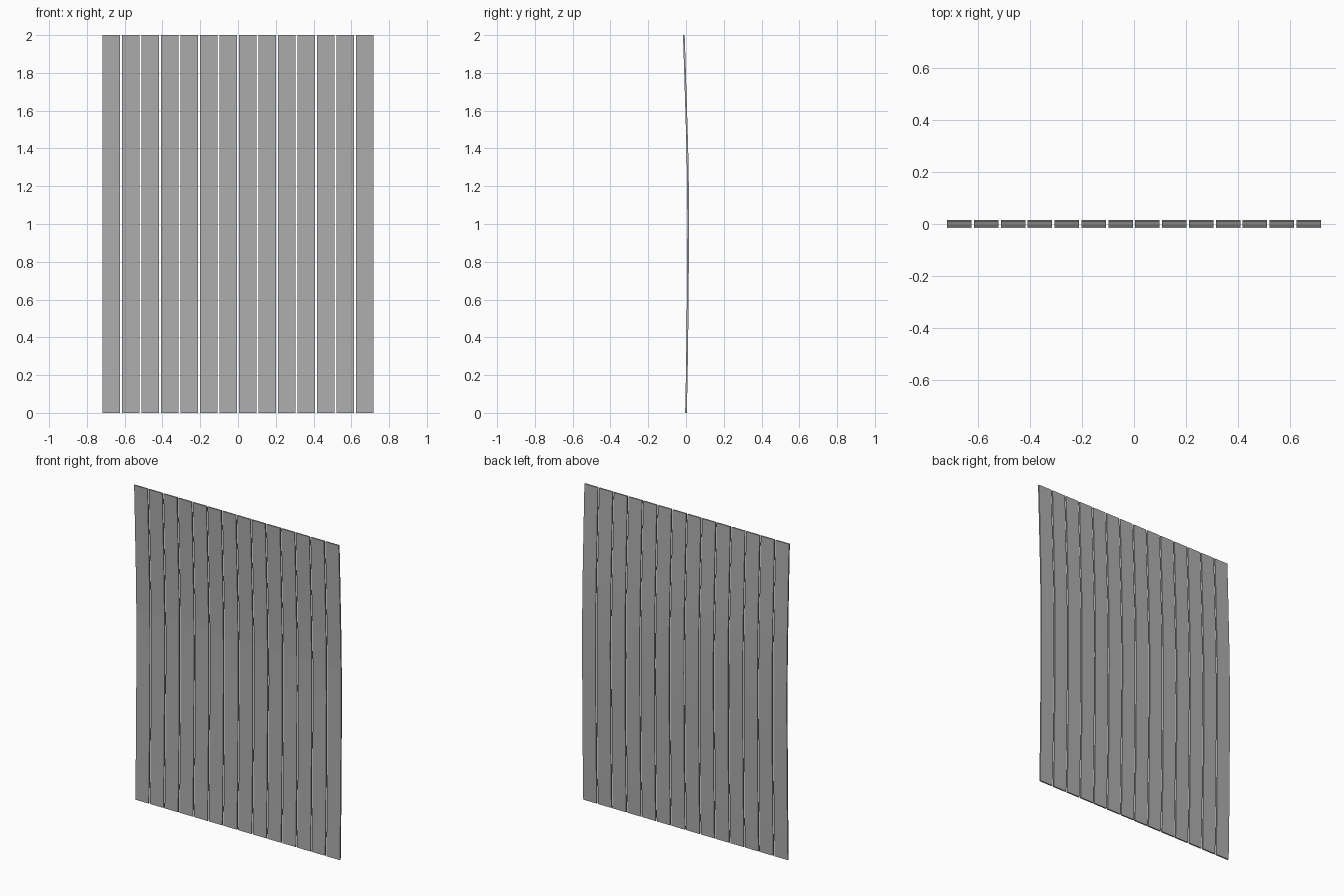
import bpy, bmesh

if "Cube" in bpy.data.objects:
    bpy.data.objects.remove(bpy.data.objects["Cube"])

COUNT, WIDTH, TOTAL, THICK = 14, 0.094, 1.436, 0.009
PITCH = (TOTAL - WIDTH) / (COUNT - 1)

# Centre line of a slat: (y, z), bowed gently and leaning forward at the top
CURVE = [(0.0, 0.0), (0.004, 0.2), (0.007, 0.4), (0.009, 0.6), (0.0105, 0.8),
         (0.0115, 1.0), (0.0105, 1.2), (0.007, 1.4), (0.001, 1.6),
         (-0.005, 1.8), (-0.0115, 2.0)]

grey = bpy.data.materials.new("slat_grey")
grey.diffuse_color = (0.42, 0.42, 0.42, 1.0)
grey.use_nodes = True
grey.node_tree.nodes["Principled BSDF"].inputs["Base Color"].default_value = grey.diffuse_color


def slat_mesh():
    """A thin bowed slat: the side outline extruded across its width."""
    bm = bmesh.new()
    rings = []
    for y, z in CURVE:
        rings.append([bm.verts.new((sx * WIDTH / 2, y + sy * THICK / 2, z))
                      for sx, sy in ((-1, -1), (1, -1), (1, 1), (-1, 1))])
    for a, b in zip(rings, rings[1:]):
        for i in range(4):
            j = (i + 1) % 4
            bm.faces.new((a[i], a[j], b[j], b[i]))
    bm.faces.new(rings[0][::-1])
    bm.faces.new(rings[-1])
    bmesh.ops.recalc_face_normals(bm, faces=bm.faces)
    mesh = bpy.data.meshes.new("slat")
    bm.to_mesh(mesh)
    bm.free()
    mesh.materials.append(grey)
    return mesh


# Row of identical upright slats with narrow open gaps
mesh = slat_mesh()
for i in range(COUNT):
    slat = bpy.data.objects.new(f"slat_{i + 1:02d}", mesh)
    slat.location.x = (i - (COUNT - 1) / 2) * PITCH
    bpy.context.collection.objects.link(slat)
